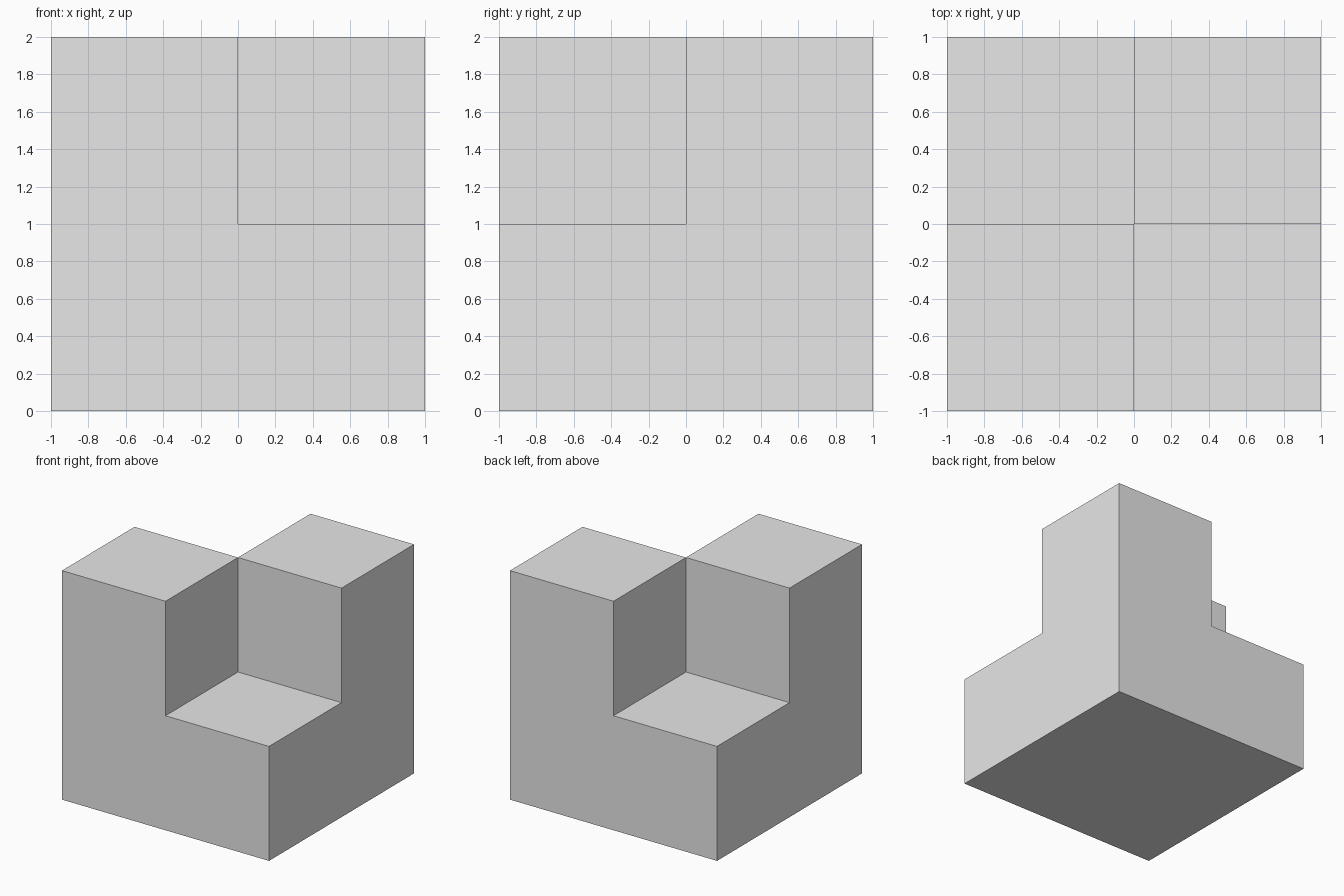
import bpy
import bmesh
from mathutils import Vector

old = bpy.data.objects.get("Cube")
if old:
    bpy.data.objects.remove(old, do_unlink=True)

# Single plain colour
grey = bpy.data.materials.new("light_grey")
grey.use_nodes = True
colour = (0.8, 0.8, 0.8, 1)
grey.diffuse_color = colour
grey.node_tree.nodes["Principled BSDF"].inputs["Base Color"].default_value = colour

# Unit cells: a full lower layer, and two towers on diagonal corners
cells = {(x, y, 0) for x in (-1, 0) for y in (-1, 0)}
cells |= {(-1, -1, 1), (0, 0, 1)}

# Outer shell: a square wherever a cell has no neighbour
bm = bmesh.new()
for cell in sorted(cells):
    centre = Vector(cell) + Vector((0.5, 0.5, 0.5))
    for axis in range(3):
        for sign in (-1, 1):
            n, u = Vector(), Vector()
            n[axis] = sign
            u[(axis + 1) % 3] = 1
            if tuple(int(c) for c in Vector(cell) + n) in cells:
                continue
            v = n.cross(u)
            corners = (u + v, v - u, -u - v, u - v)
            bm.faces.new([bm.verts.new(centre + (n + c) / 2) for c in corners])

# Weld the squares and merge the flat ones into whole faces
bmesh.ops.remove_doubles(bm, verts=bm.verts[:], dist=0.001)
bmesh.ops.dissolve_limit(bm, angle_limit=0.01, verts=bm.verts[:], edges=bm.edges[:])

mesh = bpy.data.meshes.new("stepped_block")
bm.to_mesh(mesh)
bm.free()
mesh.materials.append(grey)
block = bpy.data.objects.new("stepped_block", mesh)
bpy.context.scene.collection.objects.link(block)
